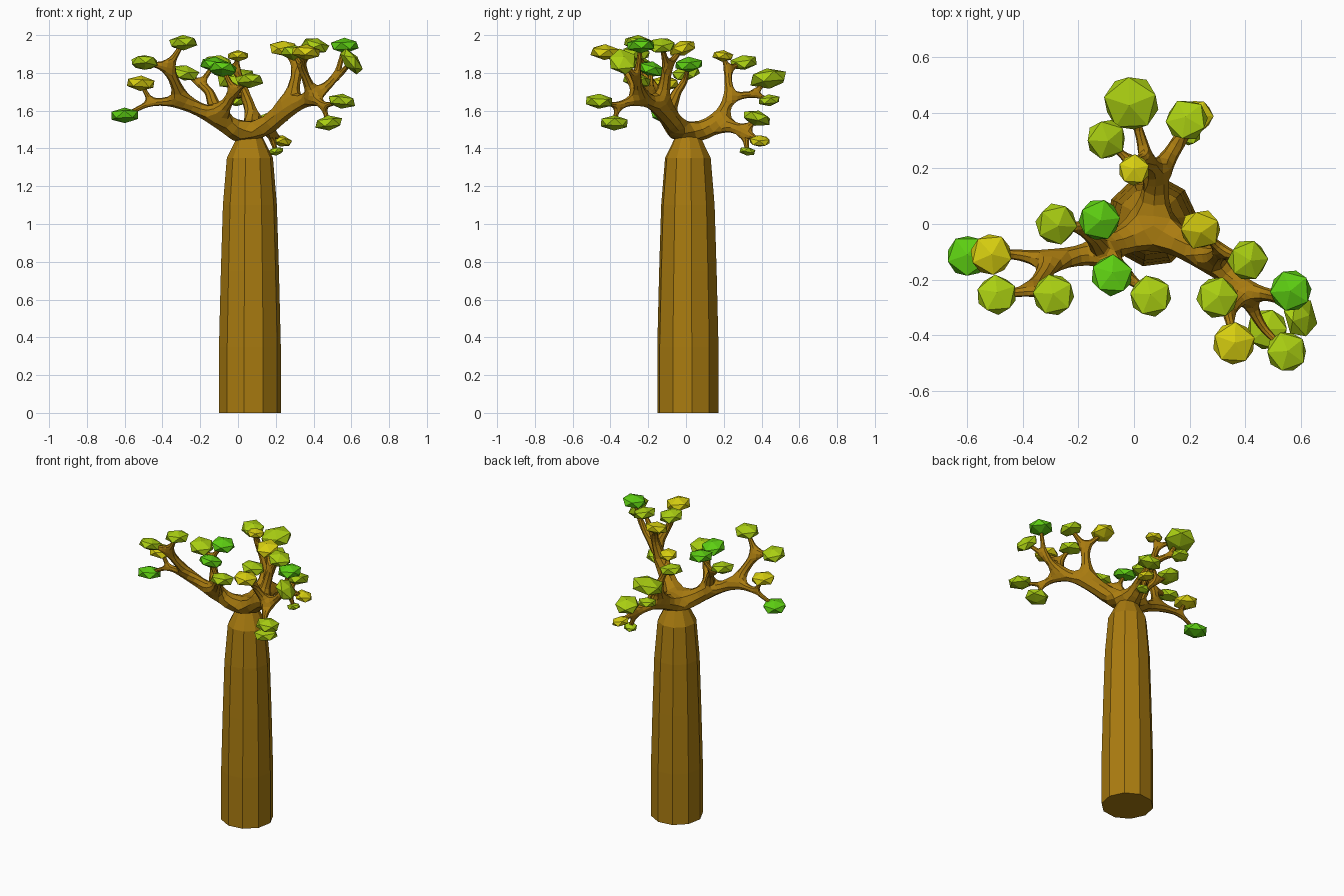
import bpy, bmesh, math, random
from mathutils import Matrix, Vector

if "Cube" in bpy.data.objects:
    bpy.data.objects.remove(bpy.data.objects["Cube"])

random.seed(4)


def material(name, rgb):
    m = bpy.data.materials.new(name)
    m.diffuse_color = (*rgb, 1)
    m.use_nodes = True
    m.node_tree.nodes["Principled BSDF"].inputs["Base Color"].default_value = m.diffuse_color
    return m


bark = material("bark", (0.40, 0.20, 0.005))
tints = {"y": material("leaf_yellow", (0.68, 0.62, 0.005)),
         "l": material("leaf_lime", (0.40, 0.62, 0.006)),
         "g": material("leaf_green", (0.11, 0.62, 0.006))}


def finish(bm, name, mat):
    bmesh.ops.recalc_face_normals(bm, faces=bm.faces)
    me = bpy.data.meshes.new(name)
    bm.to_mesh(me)
    bm.free()
    me.materials.append(mat)
    ob = bpy.data.objects.new(name, me)
    bpy.context.collection.objects.link(ob)
    return ob


# Trunk: ten-sided loft, tapering to the fork
bm = bmesh.new()
rings = []
for z, r in [(0, .165), (.35, .165), (.75, .155), (1.1, .144), (1.35, .123), (1.46, .068), (1.49, .04)]:
    rings.append([bm.verts.new((.063 + r * math.cos(a), .01 + r * math.sin(a), z))
                  for a in (math.tau * (i + .2) / 10 for i in range(10))])
for lo, hi in zip(rings, rings[1:]):
    for i in range(10):
        j = (i + 1) % 10
        bm.faces.new((lo[i], lo[j], hi[j], hi[i]))
bm.faces.new(rings[0])
bm.faces.new(rings[-1])
finish(bm, "trunk", bark)

# Branch forks: name -> (parent, position, radius)
forks = {
    "hub": (None, (.065, 0, 1.44), .07),
    "left": ("hub", (-.11, -.10, 1.56), .046),
    "left_mid": ("left", (-.29, -.13, 1.65), .036),
    "left_tip": ("left_mid", (-.46, -.105, 1.645), .016),
    "left_up": ("left_mid", (-.37, -.24, 1.83), .024),
    "inner": ("left", (-.15, -.05, 1.70), .026),
    "inner_back": ("inner", (-.20, -.01, 1.74), .018),
    "inner_front": ("left", (-.02, -.19, 1.70), .02),
    "right": ("hub", (.27, -.13, 1.62), .046),
    "right_up": ("right", (.32, -.10, 1.83), .024),
    "right_mid": ("right", (.40, -.24, 1.67), .034),
    "right_tip": ("right_mid", (.52, -.26, 1.77), .02),
    "right_front": ("right_mid", (.34, -.32, 1.82), .02),
    "right_low": ("right_mid", (.45, -.36, 1.625), .016),
    "back": ("hub", (.08, .17, 1.54), .042),
    "back_mid": ("back", (.05, .23, 1.67), .026),
    "back_tip": ("back_mid", (.01, .36, 1.69), .016),
    "back_up": ("back_mid", (-.01, .22, 1.82), .018),
    "back_low": ("back", (.17, .31, 1.49), .024),
}
# Leaf clusters: fork, position, outline radius, tint
leaves = [
    ("left_tip", (-.60, -.115, 1.575), .075, "g"), ("left_tip", (-.515, -.11, 1.745), .075, "y"),
    ("left_up", (-.495, -.255, 1.855), .072, "l"), ("left_up", (-.29, -.255, 1.96), .075, "l"),
    ("inner_back", (-.28, 0, 1.80), .075, "l"), ("inner_back", (-.125, .015, 1.845), .075, "g"),
    ("inner_front", (-.08, -.185, 1.82), .075, "g"), ("inner_front", (.06, -.26, 1.76), .075, "l"),
    ("right_up", (.24, -.02, 1.93), .073, "y"), ("right_up", (.41, -.13, 1.945), .073, "l"),
    ("right_front", (.30, -.265, 1.905), .075, "l"), ("right_front", (.36, -.43, 1.91), .077, "y"),
    ("right_tip", (.565, -.24, 1.945), .075, "g"), ("right_tip", (.60, -.335, 1.86), .075, "l"),
    ("right_low", (.48, -.38, 1.535), .074, "l"), ("right_low", (.55, -.46, 1.65), .073, "l"),
    ("back_tip", (-.01, .435, 1.77), .1, "l"), ("back_tip", (-.01, .44, 1.655), .058, "l"),
    ("back_up", (0, .195, 1.89), .056, "y"), ("back_up", (-.10, .305, 1.855), .072, "l"),
    ("back_low", (.19, .375, 1.56), .076, "l"), ("back_low", (.23, .39, 1.44), .056, "y"),
    ("back_low", (.20, .325, 1.385), .042, "l"),
]

# Branches: one skinned skeleton, subdivided once
bm = bmesh.new()
nodes, radii = {}, []


def node(parent, co, r):
    v = bm.verts.new(co)
    radii.append(r)
    if parent:
        bm.edges.new((nodes[parent], v))
    return v


for name, (parent, co, r) in forks.items():
    nodes[name] = node(parent, co, r)
for parent, co, r, tint in leaves:
    node(parent, co, .011)
branches = bpy.data.meshes.new("branches")
bm.to_mesh(branches)
bm.free()
branches.materials.append(bark)
ob = bpy.data.objects.new("branches", branches)
bpy.context.collection.objects.link(ob)
ob.modifiers.new("skin", "SKIN")
for i, (s, r) in enumerate(zip(branches.skin_vertices[0].data, radii)):
    s.radius = (r, r)
    s.use_root = i == 0
sub = ob.modifiers.new("round", "SUBSURF")
sub.levels = sub.render_levels = 1

# Leaves: flattened, slightly tilted icosahedra
for n, (parent, co, r, tint) in enumerate(leaves):
    bm = bmesh.new()
    tilt = .9 if co[0] == .60 else random.uniform(.05, .3)
    axis = Vector((random.uniform(-1, 1), random.uniform(-1, 1), 0)).normalized()
    if tilt == .9:
        axis = Vector((-.2, 1, 0)).normalized()
    m = (Matrix.Translation(co) @ Matrix.Rotation(tilt, 4, axis)
         @ Matrix.Rotation(random.uniform(0, 6), 4, "Z") @ Matrix.Diagonal((1, 1, .5, 1)))
    bmesh.ops.create_icosphere(bm, subdivisions=1, radius=r * 1.1, matrix=m)
    finish(bm, f"leaf_cluster_{n + 1}", tints[tint])
